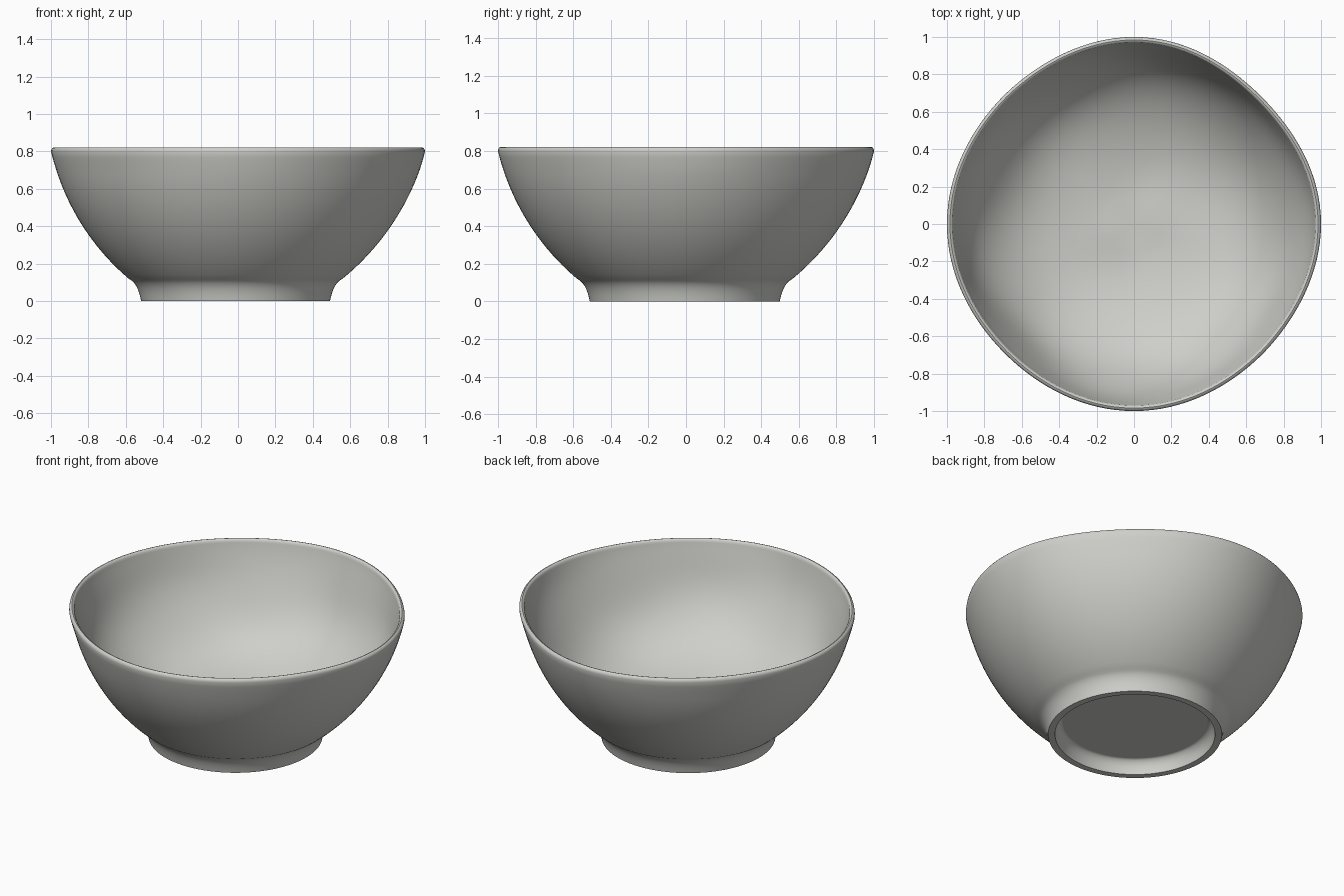
import bpy
import bmesh
from math import cos, sin, pi, radians
from mathutils import Vector
from mathutils.geometry import interpolate_bezier

cube = bpy.data.objects.get("Cube")
if cube:
    bpy.data.objects.remove(cube, do_unlink=True)

SEGMENTS = 128

clay = bpy.data.materials.new("pale grey ceramic")
clay.use_nodes = True
colour = (0.62, 0.62, 0.59, 1)
clay.diffuse_color = colour
clay.node_tree.nodes["Principled BSDF"].inputs["Base Color"].default_value = colour


def curve(a, b, c, d, count):
    """Points (radius, height) along one stretch of the profile."""
    pts = interpolate_bezier(*(Vector((p[0], 0, p[1])) for p in (a, b, c, d)), count)
    return [(p.x, p.z) for p in pts]


# Profile stretches, from the middle of the underside round to the inner floor
underside = [(0.2, 0.085), (0.42, 0.085)]
cove = curve((0.425, 0.085), (0.45, 0.07), (0.46, 0.04), (0.465, 0), 8)
foot = curve((0.505, 0), (0.515, 0.05), (0.53, 0.1), (0.572, 0.12), 8)
wall = curve((0.572, 0.12), (0.79, 0.30), (0.94, 0.55), (1.0, 0.8), 24)
lip = [(1 - 0.016 * (1 - cos(t * pi / 6)), 0.8 + 0.022 * sin(t * pi / 6)) for t in range(1, 6)]
inside = curve((0.968, 0.8), (0.88, 0.42), (0.72, 0.14), (0.15, 0.125), 28)
profile = underside + cove + foot + wall[1:] + lip + inside
first_inner = len(profile) - len(inside)


def rim_shape(a):
    """Uneven hand-thrown outline, flattest at the back left."""
    quarter = (1 - cos(4 * a)) / 2
    return 1 - quarter * (0.022 + 0.015 * max(0, cos(a - pi / 4)))


def place(r, z, a, inner):
    # The round foot grows into the uneven rim
    blend = min(1, max(0, (z - 0.1) / 0.6))
    r *= 1 + blend * (rim_shape(a) - 1)
    if inner:
        # Gentle throwing marks inside
        fade = max(0, sin(pi * min(1, z / 0.8)))
        r += 0.007 * fade * (sin(3 * a + 9 * z) + 0.6 * sin(7 * a - 6 * z))
        z += 0.006 * (1 - blend) * sin(2 * a + 8 * r)
    shift = -0.013 * (1 - blend)
    return (r * cos(a) + shift, r * sin(a) + shift / 2, z)


bm = bmesh.new()
rings = []
for i, (r, z) in enumerate(profile):
    inner = i > first_inner
    rings.append([bm.verts.new(place(r, z, 2 * pi * k / SEGMENTS, inner))
                  for k in range(SEGMENTS)])
for low, high in zip(rings, rings[1:]):
    for k in range(SEGMENTS):
        n = (k + 1) % SEGMENTS
        bm.faces.new((low[k], low[n], high[n], high[k]))

# Close the underside and the inner floor
for ring, height in ((rings[0], 0.085), (rings[-1], 0.122)):
    centre = bm.verts.new((-0.013, -0.006, height))
    for k in range(SEGMENTS):
        bm.faces.new((ring[k], ring[(k + 1) % SEGMENTS], centre))
bmesh.ops.recalc_face_normals(bm, faces=bm.faces)

mesh = bpy.data.meshes.new("bowl")
bm.to_mesh(mesh)
bm.free()
mesh.materials.append(clay)
bowl = bpy.data.objects.new("bowl", mesh)
bpy.context.collection.objects.link(bowl)

# Smooth clay with crisp foot edges
bpy.ops.object.select_all(action='DESELECT')
bowl.select_set(True)
bpy.context.view_layer.objects.active = bowl
bpy.ops.object.shade_smooth_by_angle(angle=radians(40))
